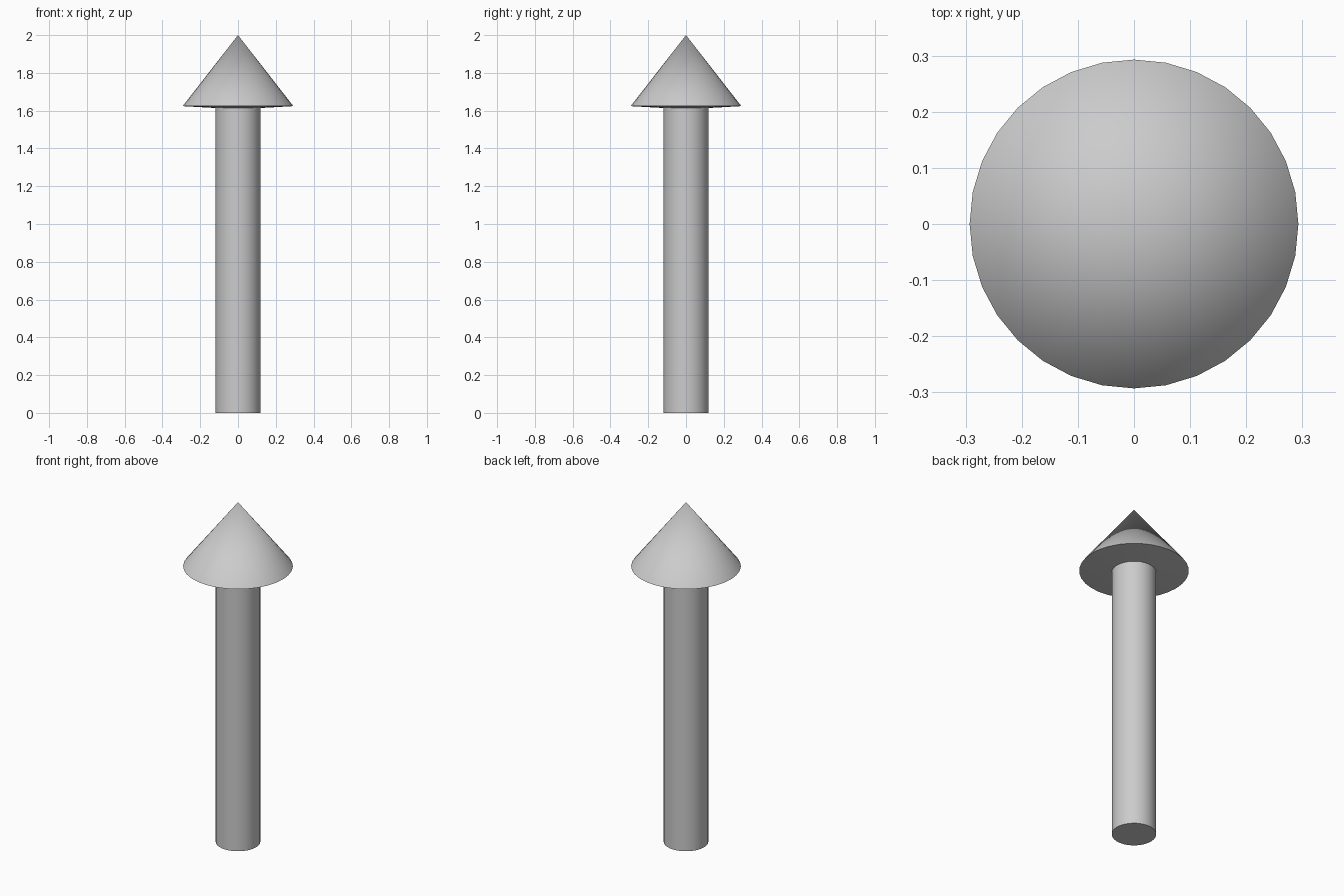
import bpy
import bmesh
import math

if "Cube" in bpy.data.objects:
    bpy.data.objects.remove(bpy.data.objects["Cube"])

SIDES = 32


def lathe(name, profile):
    """Revolve an (r, z) profile around z; r = 0 gives a pole."""
    bm = bmesh.new()
    rings = []
    for r, z in profile:
        if r == 0:
            rings.append([bm.verts.new((0, 0, z))] * SIDES)
        else:
            rings.append([bm.verts.new((r * math.cos(2 * math.pi * i / SIDES),
                                        r * math.sin(2 * math.pi * i / SIDES), z))
                          for i in range(SIDES)])
    for low, high in zip(rings, rings[1:]):
        for i in range(SIDES):
            j = (i + 1) % SIDES
            corners = list(dict.fromkeys((low[i], low[j], high[j], high[i])))
            bm.faces.new(corners)
    bmesh.ops.recalc_face_normals(bm, faces=bm.faces)
    mesh = bpy.data.meshes.new(name)
    bm.to_mesh(mesh)
    bm.free()
    obj = bpy.data.objects.new(name, mesh)
    bpy.context.collection.objects.link(obj)
    bpy.ops.object.select_all(action='DESELECT')
    obj.select_set(True)
    bpy.context.view_layer.objects.active = obj
    bpy.ops.object.shade_smooth_by_angle(angle=math.radians(30))
    return obj


# Straight round shaft
lathe("arrow_shaft", [(0, 0), (0.119, 0), (0.119, 1.615), (0, 1.615)])

# Pointed head with a very shallow conical underside
lathe("arrow_head", [(0, 1.612), (0.119, 1.614), (0.293, 1.624), (0, 2.0)])
